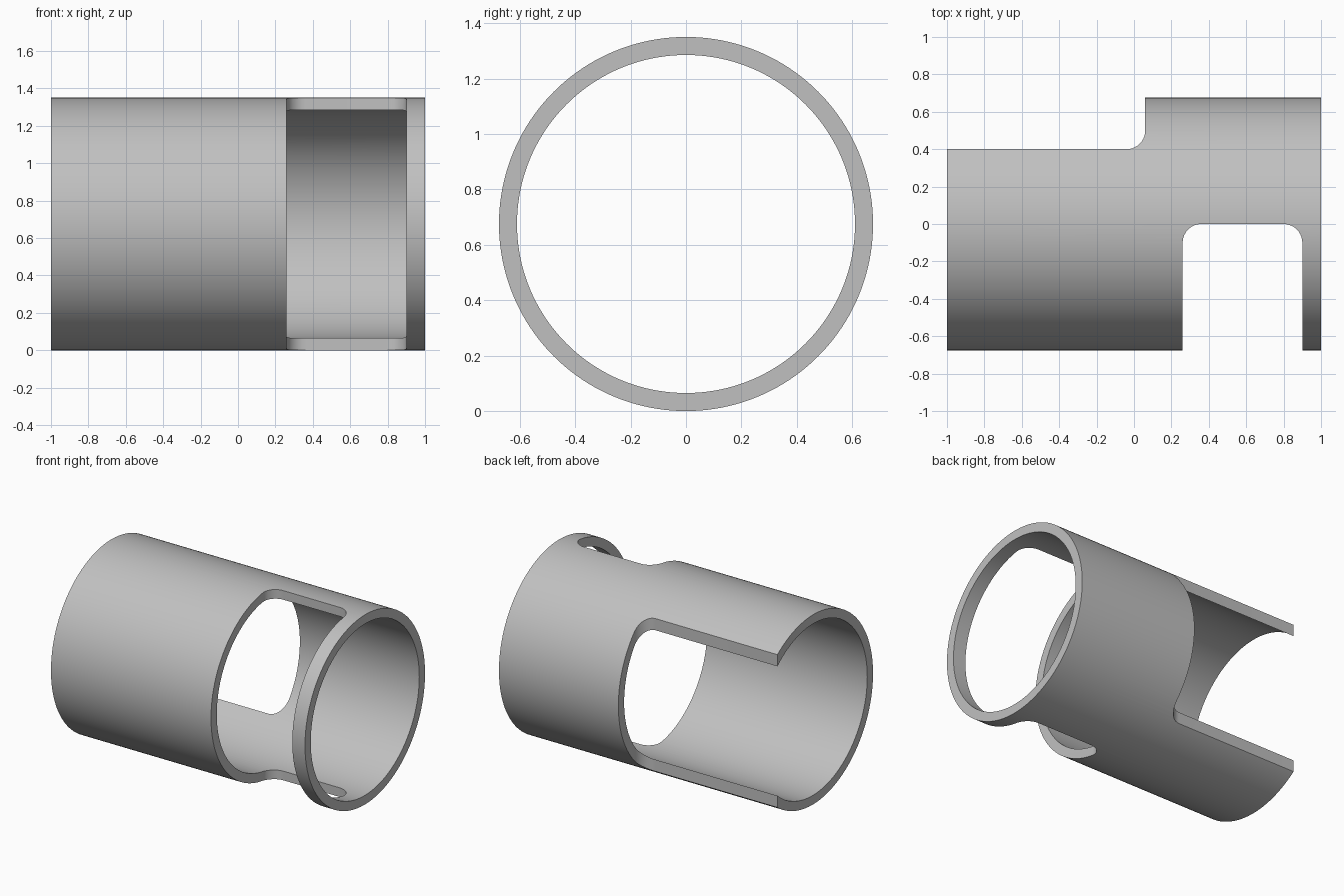
import bpy, bmesh, math

if "Cube" in bpy.data.objects:
    bpy.data.objects.remove(bpy.data.objects["Cube"])

OUTER, INNER, SEGMENTS = 0.675, 0.61, 160
FILLET, ARC_STEPS = 0.1, 10

grey = bpy.data.materials.new("plain grey")
grey.use_nodes = True
colour = (0.53, 0.53, 0.53, 1)
grey.diffuse_color = colour
grey.node_tree.nodes["Principled BSDF"].inputs["Base Color"].default_value = colour


def make_object(name, bm):
    bmesh.ops.recalc_face_normals(bm, faces=bm.faces[:])
    mesh = bpy.data.meshes.new(name)
    bm.to_mesh(mesh)
    bm.free()
    mesh.materials.append(grey)
    obj = bpy.data.objects.new(name, mesh)
    bpy.context.collection.objects.link(obj)
    return obj


def make_tube(name):
    """Hollow tube along x, swept from a rectangular wall section."""
    bm = bmesh.new()
    section = [(-1, OUTER), (1, OUTER), (1, INNER), (-1, INNER)]
    rings = []
    for i in range(SEGMENTS):
        a = math.tau * i / SEGMENTS
        rings.append([bm.verts.new((x, r * math.cos(a), OUTER + r * math.sin(a)))
                      for x, r in section])
    for i, ring in enumerate(rings):
        after = rings[(i + 1) % SEGMENTS]
        for j in range(4):
            k = (j + 1) % 4
            bm.faces.new((ring[j], ring[k], after[k], after[j]))
    return make_object(name, bm)


def fillet(cx, cy, start):
    """Quarter arc, counter-clockwise from the start angle in degrees."""
    angles = [math.radians(start + 90 * i / ARC_STEPS) for i in range(ARC_STEPS + 1)]
    return [(cx + FILLET * math.cos(a), cy + FILLET * math.sin(a)) for a in angles]


def make_cutter(name, outline):
    """Vertical prism from an outline in plan."""
    bm = bmesh.new()
    base = bm.faces.new([bm.verts.new((x, y, -0.5)) for x, y in outline])
    top = bmesh.ops.extrude_face_region(bm, geom=[base])["geom"]
    bmesh.ops.translate(bm, vec=(0, 0, 2.5),
                        verts=[v for v in top if isinstance(v, bmesh.types.BMVert)])
    obj = make_object(name, bm)
    obj.hide_render = True
    return obj


tube = make_tube("tube_sleeve")

# Front window with two rounded corners, and the open notch at the back
left, right = 0.26, 0.9
window = [(left, -1), (right, -1)]
window += fillet(right - FILLET, -FILLET, 0) + fillet(left + FILLET, -FILLET, 90)
edge_x, edge_y = 0.06, 0.4
notch = [(edge_x, 1), (-1.3, 1), (-1.3, edge_y)]
notch += fillet(edge_x - FILLET, edge_y + FILLET, 270)
cutters = [make_cutter("window_cutter", window), make_cutter("notch_cutter", notch)]

bpy.ops.object.select_all(action="DESELECT")
tube.select_set(True)
bpy.context.view_layer.objects.active = tube
for cutter in cutters:
    cut = tube.modifiers.new(cutter.name, "BOOLEAN")
    cut.operation = "DIFFERENCE"
    cut.solver = "EXACT"
    cut.object = cutter
    bpy.ops.object.modifier_apply(modifier=cut.name)
for cutter in cutters:
    bpy.data.objects.remove(cutter)

bpy.ops.object.shade_smooth_by_angle(angle=math.radians(30))
